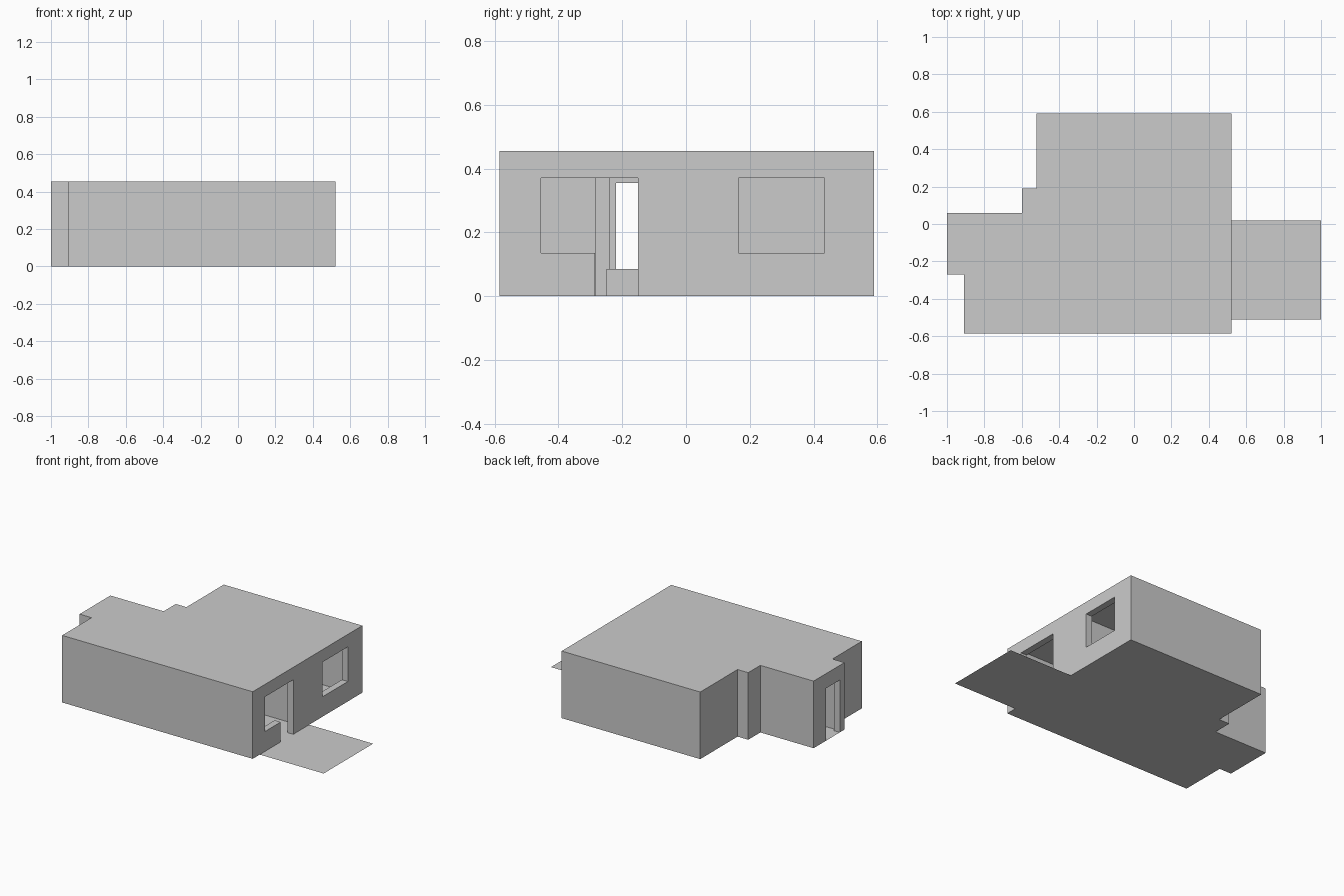
import bpy, bmesh

if "Cube" in bpy.data.objects:
    bpy.data.objects.remove(bpy.data.objects["Cube"])

H = 0.455
T = 0.045   # wall thickness


def prism(name, pts, z0, z1):
    """Extrude a plan outline from z0 to z1 (flat face if equal)."""
    bm = bmesh.new()
    face = bm.faces.new([bm.verts.new((x, y, z0)) for x, y in pts])
    if z1 > z0:
        ext = bmesh.ops.extrude_face_region(bm, geom=[face])
        vs = [v for v in ext["geom"] if isinstance(v, bmesh.types.BMVert)]
        bmesh.ops.translate(bm, verts=vs, vec=(0, 0, z1 - z0))
        bmesh.ops.recalc_face_normals(bm, faces=bm.faces)
    me = bpy.data.meshes.new(name)
    bm.to_mesh(me)
    bm.free()
    ob = bpy.data.objects.new(name, me)
    bpy.context.collection.objects.link(ob)
    return ob


def box(name, x0, x1, y0, y1, z0, z1):
    return prism(name, [(x0, y0), (x1, y0), (x1, y1), (x0, y1)], z0, z1)


def cut(target, cutter):
    m = target.modifiers.new("cut", "BOOLEAN")
    m.operation, m.solver, m.object = "DIFFERENCE", "EXACT", cutter
    bpy.context.view_layer.objects.active = target
    bpy.ops.object.modifier_apply(modifier=m.name)
    bpy.data.objects.remove(cutter)


# Walls and flat roof: solid outline, then hollowed
left_side = [(-0.52, 0.59), (-0.52, 0.19), (-0.60, 0.19), (-0.60, 0.06),
             (-1.0, 0.06), (-1.0, -0.27), (-0.91, -0.27), (-0.91, -0.585)]
shell = prism("walls_and_roof", left_side + [(0.52, -0.585), (0.52, 0.59)], 0, H)

# Rooms: living room with entry recess, and back bedroom
living = [(-0.91 + T, -0.54), (0.52 - T, -0.54), (0.52 - T, -0.02), (-0.56, -0.02),
          (-0.56, 0.02), (-1 + T, 0.02), (-1 + T, -0.24), (-0.91 + T, -0.24)]
cut(shell, prism("living_cutter", living, -0.1, H - 0.008))
cut(shell, box("bedroom_cutter", -0.475, 0.475, 0.02, 0.545, -0.1, H - 0.008))

# Openings: entry door, terrace door, side window, bedroom window
for name, x0, x1, y0, y1, z0, z1 in [
        ("entry_door", -1.1, -0.93, -0.22, -0.07, -0.1, 0.355),
        ("terrace_door", 0.45, 0.6, -0.285, -0.15, -0.1, 0.37),
        ("side_window", 0.45, 0.6, -0.455, -0.28, 0.135, 0.37),
        ("bedroom_window", 0.45, 0.6, 0.165, 0.435, 0.135, 0.37)]:
    cut(shell, box(name + "_cutter", x0, x1, y0, y1, z0, z1))

# Open the underside of the walls so the floor sheet closes it
bm = bmesh.new()
bm.from_mesh(shell.data)
under = [f for f in bm.faces if all(abs(v.co.z) < 1e-4 for v in f.verts)]
bmesh.ops.delete(bm, geom=under, context="FACES_ONLY")
bm.to_mesh(shell.data)
bm.free()

# Thin floor sheet running out to the terrace
terrace = [(0.52, -0.585), (0.52, -0.51), (1.0, -0.51), (1.0, 0.02), (0.52, 0.02), (0.52, 0.59)]
prism("floor", left_side + terrace, 0, 0)

# Interior partition and low bench
box("partition", -0.52, -0.48, -0.54, -0.283, 0.001, H - 0.008)
box("bench", -0.15, 0.15, -0.25, -0.03, 0.001, 0.085)
